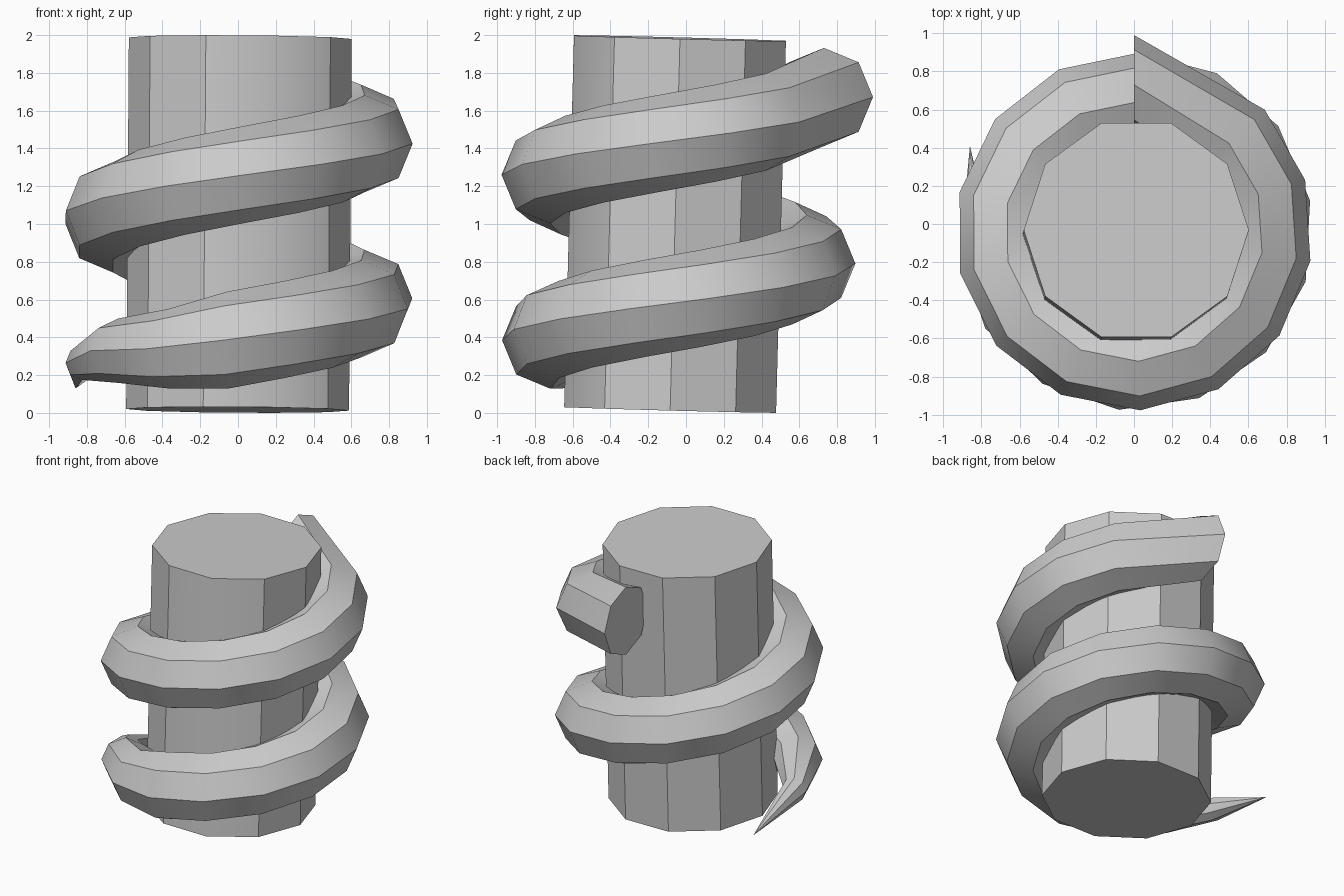
import bpy
import bmesh
from math import sin, cos, pi, radians
from mathutils import Vector

default = bpy.data.objects.get("Cube")
if default:
    bpy.data.objects.remove(default, do_unlink=True)

grey = bpy.data.materials.new("plain grey")
grey.use_nodes = True
grey.diffuse_color = (0.6, 0.6, 0.6, 1)
grey.node_tree.nodes["Principled BSDF"].inputs["Base Color"].default_value = (0.6, 0.6, 0.6, 1)


def finish(obj):
    obj.data.materials.append(grey)
    bpy.ops.object.select_all(action="DESELECT")
    obj.select_set(True)
    bpy.context.view_layer.objects.active = obj
    bpy.ops.object.shade_smooth_by_angle(angle=radians(32))


# Ten-sided post, leaning very slightly
bpy.ops.mesh.primitive_cylinder_add(vertices=10, radius=0.59, depth=1.968,
                                    location=(0.005, -0.058, 1),
                                    rotation=(-0.023, 0.015, radians(18)))
post = bpy.context.object
post.name = "post"
# Put a corner of the post on the x axis
if max(v.co.y for v in post.data.vertices) > 0.589:
    post.rotation_euler.z = radians(18)
finish(post)

# The front right corner of the post is softened
for edge in post.data.edges:
    a, b = (post.matrix_world @ post.data.vertices[i].co for i in edge.vertices)
    mid = (a + b) / 2
    if abs(a.z - b.z) > 1 and abs(mid.x - 0.19) < 0.05 and mid.y < 0:
        edge.use_edge_sharp = False


# Coil: octagonal rings swept down around the post
SIDES = 8
bm = bmesh.new()


def ring(angle, reach, height, size):
    out = Vector((cos(angle), sin(angle), 0))
    centre = out * reach + Vector((0, -0.04, height))
    centre.z -= 0.015 * centre.x + 0.023 * (centre.y + 0.04)
    verts = []
    for i in range(SIDES):
        t = 2 * pi * i / SIDES
        verts.append(bm.verts.new(centre + out * size * cos(t) + Vector((0, 0, size * sin(t)))))
    return verts


def coil_height(degrees):
    return 1.67 - 0.215 * (90 - degrees) / 90


STEP = 26.2
rings = [ring(radians(90), 0.77, 1.69, 0.26)]
for k in range(20):
    deg = 43 - STEP * k
    rings.append(ring(radians(deg), 0.68, coil_height(deg), 0.257))
# Tapering tail
for deg, reach, height, size in ((-481, 0.72, 0.32, 0.21), (-507, 0.76, 0.31, 0.17),
                                 (-533, 0.83, 0.25, 0.09)):
    rings.append(ring(radians(deg), reach, height, size))
tip = bm.verts.new((-0.86, 0.41, 0.13))

for a, b in zip(rings, rings[1:]):
    for i in range(SIDES):
        j = (i + 1) % SIDES
        bm.faces.new((a[i], a[j], b[j], b[i]))
for i in range(SIDES):
    bm.faces.new((rings[-1][i], rings[-1][(i + 1) % SIDES], tip))
bm.faces.new(rings[0])
bmesh.ops.recalc_face_normals(bm, faces=bm.faces)

mesh = bpy.data.meshes.new("coil")
bm.to_mesh(mesh)
bm.free()
coil = bpy.data.objects.new("coil", mesh)
bpy.context.collection.objects.link(coil)
finish(coil)
